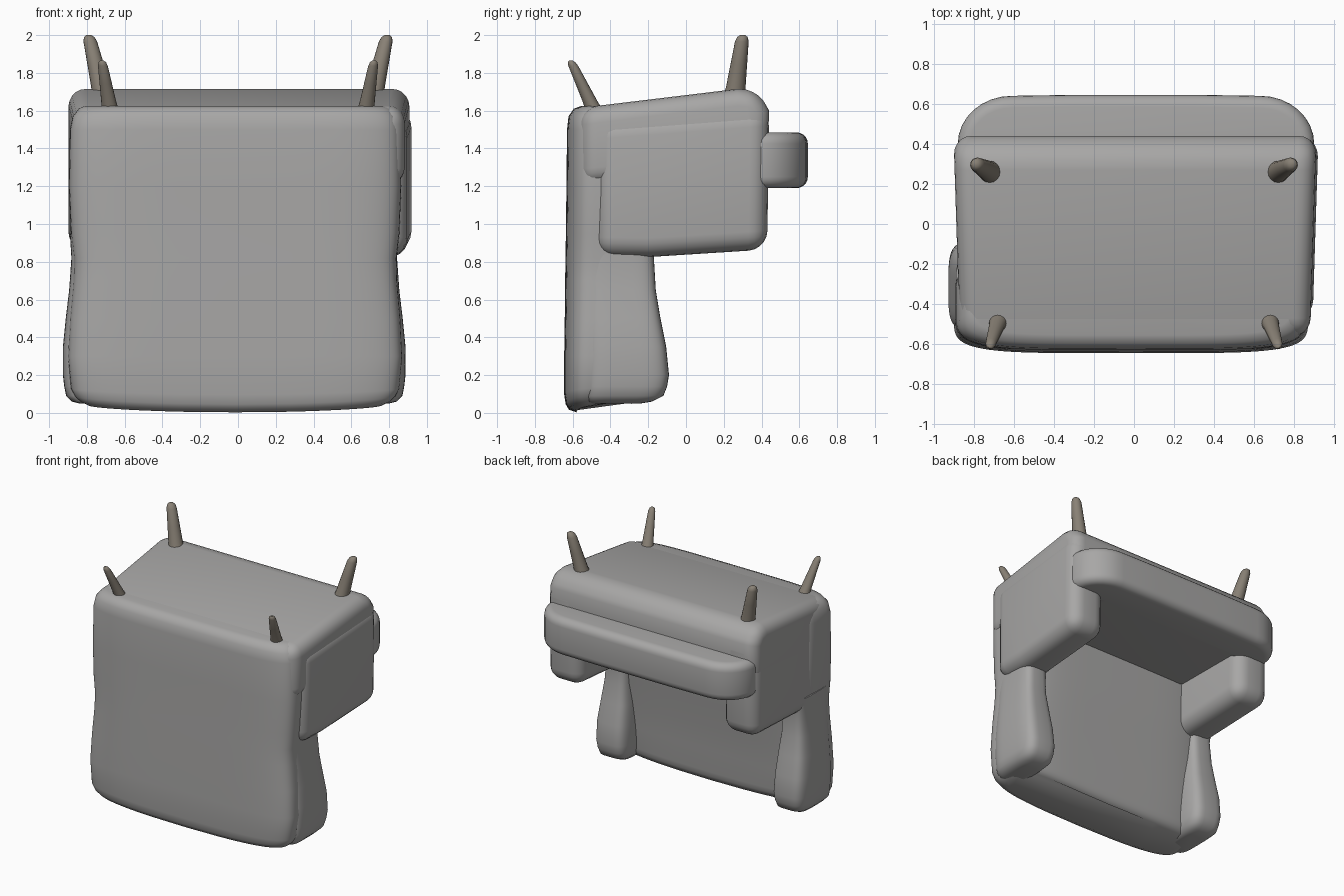
import bpy, bmesh
from math import cos, sin, pi
from mathutils import Vector

if "Cube" in bpy.data.objects:
    bpy.data.objects.remove(bpy.data.objects["Cube"])


def material(name, rgb):
    m = bpy.data.materials.new(name)
    m.diffuse_color = (*rgb, 1)
    m.use_nodes = True
    m.node_tree.nodes["Principled BSDF"].inputs["Base Color"].default_value = m.diffuse_color
    return m


fabric = material("grey_fabric", (0.39, 0.385, 0.38))
wood = material("leg_wood", (0.25, 0.22, 0.18))


def finish(name, bm, mirror=False, mat=fabric, dx=0.0):
    bmesh.ops.recalc_face_normals(bm, faces=bm.faces)
    me = bpy.data.meshes.new(name)
    bm.to_mesh(me)
    bm.free()
    ob = bpy.data.objects.new(name, me)
    bpy.context.collection.objects.link(ob)
    ob.location.x = dx
    me.materials.append(mat)
    bpy.ops.object.select_all(action='DESELECT')
    ob.select_set(True)
    bpy.context.view_layer.objects.active = ob
    bpy.ops.object.shade_smooth_by_angle(angle=0.8)
    if mirror:
        ob.modifiers.new("Mirror", 'MIRROR')
    return ob


def slab(name, outline, axis, lo, hi, bevel, mirror=False, taper=0.0, dx=0.0):
    """Extrude an outline along x (outline is y,z) or z (outline is x,y), round it, narrow its front."""
    bm = bmesh.new()
    place = (lambda p, t: (t, p[0], p[1])) if axis == 'x' else (lambda p, t: (p[0], p[1], t))
    a, b = [[bm.verts.new(place(p, t)) for p in outline] for t in (lo, hi)]
    n = len(outline)
    bm.faces.new(a)
    bm.faces.new(b)
    for i in range(n):
        bm.faces.new((a[i], a[(i + 1) % n], b[(i + 1) % n], b[i]))
    bmesh.ops.recalc_face_normals(bm, faces=bm.faces)
    edges = [e for e in bm.edges if e.calc_face_angle() > 0.65]
    bmesh.ops.bevel(bm, geom=edges, offset=bevel, segments=5, profile=0.5,
                    affect='EDGES', clamp_overlap=True)
    for v in bm.verts:
        v.co.x *= 1 - taper * (0.4 - v.co.y)
    return finish(name, bm, mirror, dx=dx)


def loft(name, rings, mirror=False, mat=fabric, dx=0.0):
    """Skin a list of closed rings and cap both ends."""
    bm = bmesh.new()
    rows = [[bm.verts.new(p) for p in r] for r in rings]
    n = len(rows[0])
    for r, s in zip(rows, rows[1:]):
        for i in range(n):
            bm.faces.new((r[i], r[(i + 1) % n], s[(i + 1) % n], s[i]))
    bm.faces.new(rows[0])
    bm.faces.new(rows[-1])
    return finish(name, bm, mirror, mat, dx)


def ring(x0, x1, y0, y1, z, power=0.5, n=48, bow=0.0, tilt=0.0):
    """Rounded rectangle between the given limits at height z, bowed in x and tilted in y."""
    pts = []
    for i in range(n):
        c, s = cos(2 * pi * i / n), sin(2 * pi * i / n)
        c = abs(c) ** power * (1 if c > 0 else -1)
        s = abs(s) ** power * (1 if s > 0 else -1)
        x, y = (x0 + x1) / 2 + c * (x1 - x0) / 2, (y0 + y1) / 2 + s * (y1 - y0) / 2
        pts.append((x, y, z + bow * x * x + tilt * (y + 0.6)))
    return pts


def both_sides(half):
    return half + [(-x, y) for x, y in reversed(half) if x > 0]


# Backrest: height, half width, outer and inner depth, bow and tilt of the rail
back = [(0.0, 0.78, -0.58, -0.29, 0.04, 0.15), (0.02, 0.82, -0.62, -0.27, 0.04, 0.15),
        (0.05, 0.85, -0.637, -0.26, 0.04, 0.12), (0.1, 0.87, -0.645, -0.255, 0.03, 0.08),
        (0.3, 0.885, -0.645, -0.245, 0, 0), (0.5, 0.875, -0.642, -0.225, 0, 0),
        (0.7, 0.858, -0.64, -0.2, 0, 0), (0.82, 0.855, -0.638, -0.185, 0, 0),
        (0.95, 0.87, -0.636, -0.175, 0, 0), (1.2, 0.88, -0.633, -0.17, 0, 0),
        (1.5, 0.875, -0.63, -0.17, 0, 0), (1.57, 0.86, -0.622, -0.17, 0, 0),
        (1.61, 0.83, -0.595, -0.17, 0, 0), (1.625, 0.8, -0.555, -0.17, 0, 0)]
loft("backrest", [ring(-w, w, y0, y1, z, 0.42, 80, b, t) for z, w, y0, y1, b, t in back], dx=-0.015)

# Side wings, flaring toward the free end
wing = [(0.05, 0.70, 0.82, -0.5, -0.24), (0.06, 0.67, 0.86, -0.52, -0.18),
        (0.09, 0.645, 0.89, -0.53, -0.12), (0.14, 0.635, 0.9, -0.53, -0.1),
        (0.2, 0.63, 0.907, -0.53, -0.09), (0.35, 0.635, 0.907, -0.53, -0.105),
        (0.5, 0.645, 0.892, -0.53, -0.135), (0.65, 0.66, 0.874, -0.53, -0.16),
        (0.82, 0.66, 0.862, -0.53, -0.17), (0.95, 0.66, 0.87, -0.53, -0.15)]
loft("side_wing", [ring(x0, x1, y0, y1, z) for z, x0, x1, y0, y1 in wing], mirror=True, dx=-0.02)

# Armrests
slab("armrest", [(-0.48, 0.83), (-0.2, 0.825), (0.43, 0.865), (0.44, 1.62), (-0.48, 1.55)],
     'x', 0.61, 0.91, 0.1, mirror=True, taper=0.035, dx=0.01)

# Seat base with the sloping underside
slab("seat_base", [(-0.56, 1.2), (-0.56, 1.615), (0.27, 1.715), (0.38, 1.71), (0.44, 1.6),
                   (0.43, 1.3)], 'x', -0.905, 0.905, 0.09, taper=0.035, dx=0.005)

# T-shaped seat cushion with rounded front corners
corner = [(0.62 + 0.27 * cos(a * pi / 16), 0.4 + 0.24 * sin(a * pi / 16)) for a in range(9)]
slab("seat_cushion", both_sides([(0.64, -0.22), (0.64, 0.33), (0.885, 0.33)] + corner
                                + [(0.3, 0.645), (0, 0.645)]), 'z', 1.19, 1.485, 0.06, dx=0.01)


# Legs
def leg(name, start, end, r0, r1):
    a, b = Vector(start), Vector(end)
    rings = []
    for t, k in [(0, 1.1), (0.2, 1.0), (0.55, 1.0), (0.9, 1.0), (0.97, 0.8), (1, 0.4)]:
        p, r = a.lerp(b, t), (r0 + (r1 - r0) * t) * k
        rings.append(ring(p.x - r, p.x + r, p.y - r, p.y + r, p.z, 1, 16))
    loft(name, rings, mirror=True, mat=wood)


leg("tall_leg", (0.71, 0.255, 1.66), (0.79, 0.3, 2.0), 0.056, 0.034)
leg("short_leg", (0.675, -0.48, 1.59), (0.72, -0.61, 1.865), 0.044, 0.024)
